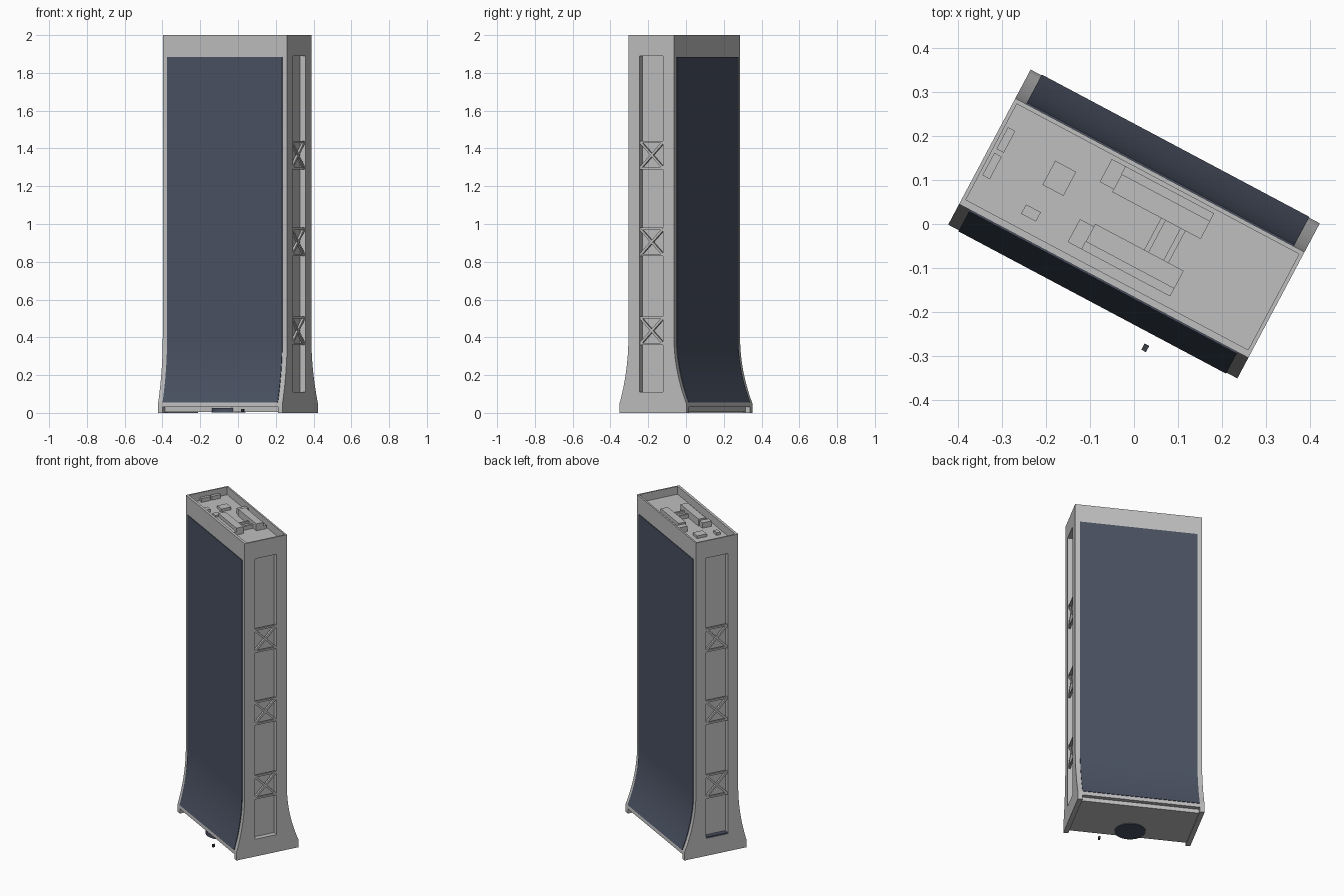
import bpy, bmesh, math
from mathutils import Matrix, Vector

cube = bpy.data.objects.get("Cube")
if cube:
    bpy.data.objects.remove(cube, do_unlink=True)

TURN = Matrix.Rotation(math.radians(-28), 4, 'Z')   # the tower stands turned about z
HALF = 0.373                                        # half width along its long side
FRONT, BACK, BASE = -0.147, 0.126, 0.2
MID = (FRONT + BACK) / 2


def material(name, rgb):
    m = bpy.data.materials.new(name)
    m.use_nodes = True
    m.diffuse_color = (*rgb, 1)
    m.node_tree.nodes["Principled BSDF"].inputs["Base Color"].default_value = (*rgb, 1)
    return m


GREY = material("light grey", (0.52, 0.52, 0.52))
NAVY = material("dark slate blue", (0.068, 0.083, 0.122))
DARK = material("charcoal", (0.045, 0.05, 0.065))


def finish(name, bm, mat, cutter=False):
    bmesh.ops.recalc_face_normals(bm, faces=bm.faces[:])
    bm.transform(TURN)
    me = bpy.data.meshes.new(name)
    bm.to_mesh(me)
    bm.free()
    me.materials.append(mat)
    ob = bpy.data.objects.new(name, me)
    bpy.context.collection.objects.link(ob)
    if cutter:
        ob.hide_render = True
        ob.hide_viewport = True
        ob.display_type = 'WIRE'
    return ob


def box(name, u, v, z, mat=GREY, cutter=False):
    bm = bmesh.new()
    size = [b - a for a, b in (u, v, z)]
    mid = [(a + b) / 2 for a, b in (u, v, z)]
    bmesh.ops.create_cube(bm, size=1, matrix=Matrix.Translation(mid) @ Matrix.Diagonal((*size, 1)))
    return finish(name, bm, mat, cutter)


def bar(name, start, end, thick):
    start, end = Vector(start), Vector(end)
    way = end - start
    bm = bmesh.new()
    place = Matrix.Translation((start + end) / 2) @ way.to_track_quat('Z', 'X').to_matrix().to_4x4()
    bmesh.ops.create_cube(bm, size=1, matrix=place @ Matrix.Diagonal((thick, thick, way.length, 1)))
    return finish(name, bm, GREY)


def extrude_profile(name, points, half, mat):
    bm = bmesh.new()
    face = bm.faces.new([bm.verts.new((-half, v, z)) for v, z in points])
    new = bmesh.ops.extrude_face_region(bm, geom=[face])["geom"]
    bmesh.ops.translate(bm, vec=(2 * half, 0, 0), verts=[g for g in new if isinstance(g, bmesh.types.BMVert)])
    return finish(name, bm, mat)


def side_curve(side, low, top, steps=14):
    """Outline of the front (-1) or back (1) face, flaring towards the foot."""
    straight = FRONT if side < 0 else BACK
    flare = side * BASE - straight
    heights = [low + (0.40 - low) * i / steps for i in range(steps + 1)] + [top]
    return [(straight + flare * min(1, max(0, (0.40 - z) / 0.35)) ** 2, z) for z in heights]


def smooth(ob):
    bpy.ops.object.select_all(action='DESELECT')
    ob.select_set(True)
    bpy.context.view_layer.objects.active = ob
    bpy.ops.object.shade_smooth_by_angle(angle=math.radians(25))


# Main body with a flared foot
outline = [(-BASE, 0)] + side_curve(-1, 0.05, 2) + side_curve(1, 0.05, 2)[::-1] + [(BASE, 0)]
body = extrude_profile("tower_body", outline, HALF, GREY)

# Hollows: roof tray, side bays, foot slots and the raised underside
WIN = (MID - 0.07, MID + 0.07)
cutters = [
    box("roof_tray_cutter", (-0.364, 0.364), (FRONT + 0.016, BACK - 0.010), (1.95, 2.1), cutter=True),
    box("underside_cutter", (-0.345, 0.345), (-0.3, 0.3), (-0.1, 0.005), cutter=True),
]
for side, word in ((-1, "front"), (1, "back")):
    v = sorted((side * 0.174, side * 0.3))
    cutters.append(box(word + "_foot_slot_cutter", (-0.345, 0.345), v, (-0.1, 0.03), cutter=True))
for side, word in ((-1, "right"), (1, "left")):
    u = sorted((side * (HALF - 0.032), side * 0.5))
    cutters.append(box(word + "_bay_cutter", u, WIN, (0.11, 1.89), cutter=True))
for c in cutters:
    mod = body.modifiers.new(c.name, 'BOOLEAN')
    mod.object = c
    mod.operation = 'DIFFERENCE'
    mod.solver = 'EXACT'
smooth(body)

# Large dark screens following the flare
for side, word in ((-1, "front"), (1, "back")):
    curve = side_curve(side, 0.055, 1.885)
    outer = [(v + side * 0.004, z) for v, z in curve]
    inner = [(v - side * 0.004, z) for v, z in curve]
    smooth(extrude_profile(word + "_screen", outer + inner[::-1], 0.345, NAVY))

# Cross braces in both side bays
for side, word in ((-1, "right"), (1, "left")):
    u = side * (HALF - 0.010)
    for i, z in enumerate((0.36, 0.83, 1.29)):
        a, b = WIN
        lo, hi = z + 0.005, z + 0.145
        name = f"{word}_brace_{i + 1}"
        bar(name + "_bottom", (u, a, lo), (u, b, lo), 0.011)
        bar(name + "_top", (u, a, hi), (u, b, hi), 0.011)
        bar(name + "_rising", (u, a, lo), (u, b, hi), 0.013)
        bar(name + "_falling", (u, a, hi), (u, b, lo), 0.012)

# Dark sill in the right bay
box("right_bay_sill", (-HALF + 0.003, -HALF + 0.032), WIN, (0.11, 0.118), NAVY)

# Roof equipment, sitting in the tray
FLOOR = 1.949


def roof(name, u, v, height):
    box(name, u, v, (FLOOR, FLOOR + height))


roof("roof_hatch", (-0.226, -0.172), (-0.019, 0.043), 0.018)
roof("roof_vent", (-0.238, -0.200), (-0.100, -0.076), 0.018)
roof("edge_unit_back", (-0.357, -0.338), (0.004, 0.060), 0.025)
roof("edge_unit_front", (-0.357, -0.338), (-0.064, -0.006), 0.025)
for side, word in ((-1, "front"), (1, "back")):
    def span(a, b):
        return sorted((side * a, side * b))
    roof(word + "_duct", (-0.078, 0.15), span(0.041, 0.087), 0.045)
    roof(word + "_duct_step", (-0.078, 0.15), span(0.087, 0.107), 0.022)
    roof(word + "_duct_end", (-0.114, -0.078), span(0.048, 0.107), 0.035)
roof("duct_link_plate", (0.048, 0.111), (-0.041, 0.041), 0.012)
roof("duct_link_rib_right", (0.048, 0.060), (-0.041, 0.041), 0.025)
roof("duct_link_rib_left", (0.098, 0.111), (-0.041, 0.041), 0.025)

# Round pad under the front of the foot
bm = bmesh.new()
bmesh.ops.create_cone(bm, cap_ends=True, segments=32, radius1=0.09, radius2=0.09, depth=0.025,
                      matrix=Matrix.Translation((0, -0.109, 0.0135)))
smooth(finish("foot_pad", bm, NAVY))

# Small loose block in front
box("loose_block", (0.149, 0.161), (-0.245, -0.229), (0.004, 0.02), DARK)
